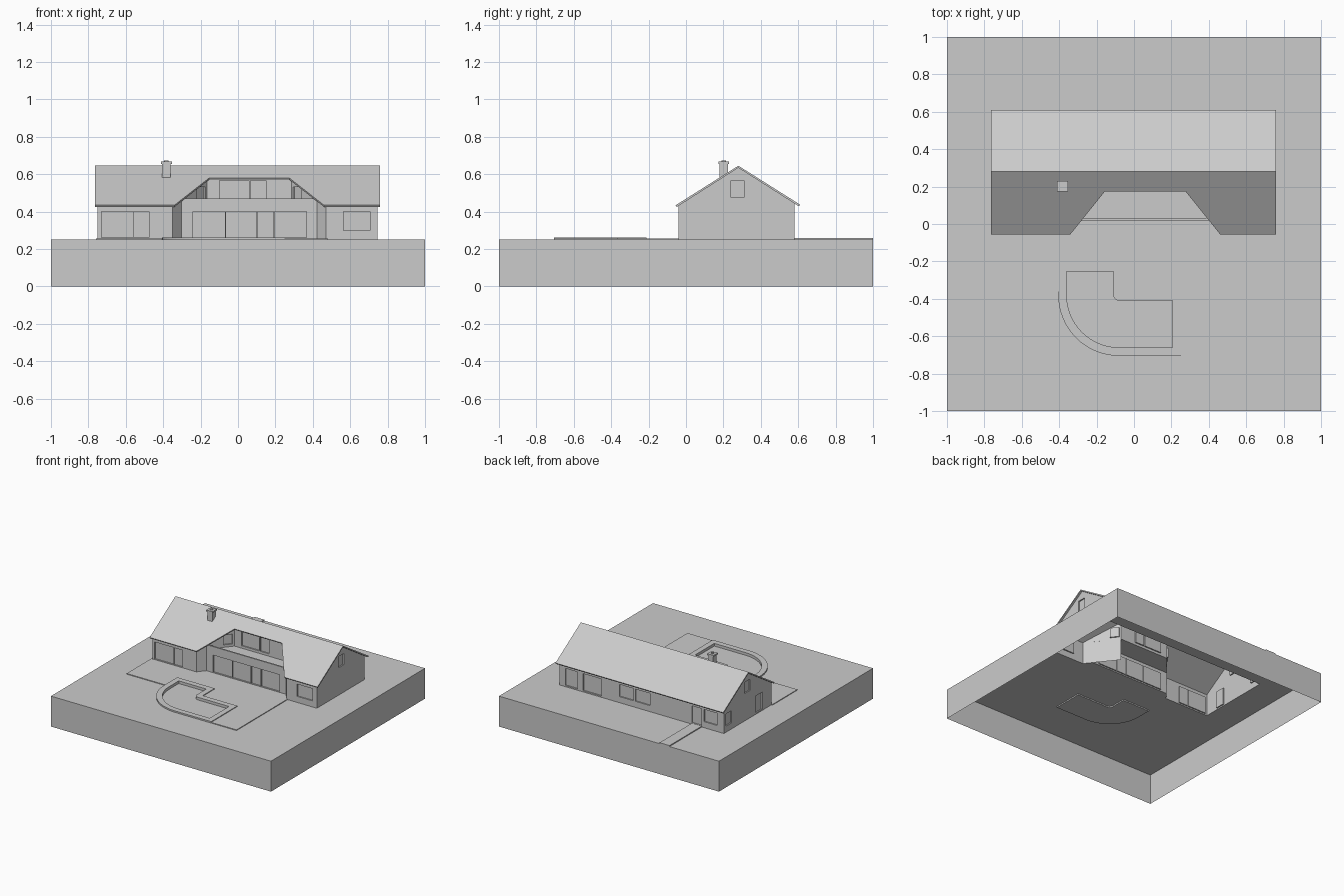
import bpy, bmesh, math
from mathutils import Vector

if "Cube" in bpy.data.objects:
    bpy.data.objects.remove(bpy.data.objects["Cube"])

G, SLOPE, RIDGE_Y, RIDGE_Z = 0.25, 0.63, 0.28, 0.645


def finish(bm, name, recalc=True):
    bmesh.ops.remove_doubles(bm, verts=bm.verts, dist=0.0005)
    if recalc:
        bmesh.ops.recalc_face_normals(bm, faces=bm.faces)
    me = bpy.data.meshes.new(name)
    bm.to_mesh(me)
    bm.free()
    ob = bpy.data.objects.new(name, me)
    bpy.context.collection.objects.link(ob)
    return ob


def quad(bm, *pts):
    return bm.faces.new([bm.verts.new(p) for p in pts])


def prism(name, pts, z0, z1):
    """Closed slab from a plan outline."""
    bm = bmesh.new()
    n = len(pts)
    lo = [bm.verts.new((x, y, z0)) for x, y in pts]
    hi = [bm.verts.new((x, y, z1)) for x, y in pts]
    bm.faces.new(hi)
    bm.faces.new(lo[::-1])
    for i in range(n):
        j = (i + 1) % n
        bm.faces.new((lo[i], lo[j], hi[j], hi[i]))
    return finish(bm, name)


def box(name, x0, x1, y0, y1, z0, z1):
    return prism(name, [(x0, y0), (x1, y0), (x1, y1), (x0, y1)], z0, z1)


def wall(bm, p, q, z0, z1, windows=(), depth=0.01):
    """Sheet wall from p to q (inside on the left) with recessed windows (u0, u1, z0, z1)."""
    p, q = Vector((*p, 0)), Vector((*q, 0))
    L = (q - p).length
    d = (q - p) / L
    inward = Vector((-d.y, d.x, 0))

    def P(u, z, k=0):
        return p + d * u + inward * k + Vector((0, 0, z))
    us = sorted({0, L, *[w[0] for w in windows], *[w[1] for w in windows]})
    zs = sorted({z0, z1, *[w[2] for w in windows], *[w[3] for w in windows]})
    for a, b in zip(us, us[1:]):
        for c, e in zip(zs, zs[1:]):
            mu, mz = (a + b) / 2, (c + e) / 2
            if not any(w[0] < mu < w[1] and w[2] < mz < w[3] for w in windows):
                quad(bm, P(a, c), P(b, c), P(b, e), P(a, e))
    for a, b, c, e in windows:
        ring = [(a, c), (b, c), (b, e), (a, e)]
        quad(bm, *[P(u, z, depth) for u, z in ring])
        for i in range(4):
            r, s = ring[i], ring[(i + 1) % 4]
            quad(bm, P(*r), P(*s), P(*s, depth), P(*r, depth))


def pool_loop(o):
    """Pool outline grown outwards by o."""
    r = max(0.03 - o, 0)
    cx, cy = -0.11 + o + r, -0.41 + o + r
    pts = [(-0.36 - o, -0.255 + o), (-0.11 + o, -0.255 + o)]
    for i in range(7):
        a = math.radians(180 + 15 * i)
        pts.append((cx + r * math.cos(a), cy + r * math.sin(a)))
    pts += [(0.205 + o, -0.41 + o), (0.205 + o, -0.66 - o)]
    for i in range(17):
        a = math.radians(270 - 90 * i / 16)
        pts.append((-0.08 + (0.28 + o) * math.cos(a), -0.38 + (0.28 + o) * math.sin(a)))
    return pts


# hollow ground block, open underneath and below the house and pool
footprint = [(-.75, -.04), (-.35, -.04), (-.302, .02), (.422, .02),
             (.47, -.04), (.745, -.04), (.745, .58), (-.75, .58)]
plot = [(-1, -1), (1, -1), (1, 1), (-1, 1)]
bm = bmesh.new()
edges = []
for loop in (plot, footprint, pool_loop(0)):
    vs = [bm.verts.new((x, y, G)) for x, y in loop]
    edges += [bm.edges.new((vs[i - 1], vs[i])) for i in range(len(vs))]
bmesh.ops.triangle_fill(bm, use_beauty=True, use_dissolve=False, edges=edges, normal=(0, 0, 1))
for i in range(4):
    a, b = plot[i], plot[(i + 1) % 4]
    quad(bm, (*a, 0), (*b, 0), (*b, G), (*a, G))
finish(bm, "ground")

# pool: raised coping and shallow basin
bm = bmesh.new()
rings = [[bm.verts.new((x, y, z)) for x, y in pool_loop(o)]
         for o, z in ((.045, G), (.045, .262), (0, .262), (0, .24))]
for A, B in zip(rings, rings[1:]):
    for i in range(len(A)):
        bm.faces.new((A[i - 1], A[i], B[i], B[i - 1]))
bm.faces.new(rings[-1])
finish(bm, "pool")

# terrace and entrance path
prism("terrace", [(-.76, -.04), (-.76, -.36), (-.405, -.36), (-.405, -.21), (-.065, -.21),
                  (-.065, -.365), (.25, -.365), (.25, -.705), (.48, -.705), (.48, -.04),
                  (.47, -.04), (.422, .02), (-.302, .02), (-.35, -.04)], G, .256)
box("path", -.55, -.46, .58, 1, G, .258)

# house walls with recessed windows, trimmed to the roof slopes
bm = bmesh.new()
TOP = 0.64


def along(x0, wins):
    return [(a - x0, b - x0, c, e) for a, b, c, e in wins]


wall(bm, (-.75, -.04), (-.35, -.04), G, TOP,
     along(-.75, [(-.73, -.56, .26, .40), (-.555, -.475, .26, .40)]))
wall(bm, (.47, -.04), (.745, -.04), G, TOP, along(.47, [(.565, .705, .30, .40)]))
wall(bm, (-.302, .02), (.422, .02), G, .43,
     along(-.302, [(-.24, -.07, .26, .40), (-.065, .10, .26, .40),
                   (.105, .19, .26, .40), (.195, .365, .26, .40)]))
wall(bm, (-.165, .19), (.285, .19), .43, TOP,
     along(-.165, [(-.1, .06, .45, .565), (.068, .15, .45, .565)]))
wall(bm, (-.35, -.04), (-.165, .19), G, TOP, [(.21, .28, .45, .53)])
wall(bm, (.285, .19), (.47, -.04), G, TOP, [(.015, .085, .45, .53)])
wall(bm, (.745, -.04), (.745, .58), G, TOP, [(.28, .35, .475, .567)])
wall(bm, (-.75, .58), (-.75, -.04), G, TOP,
     [(.27, .34, .475, .567), (.03, .10, .30, .40), (.42, .50, .26, .40)])
back = [(-.69, -.58, .26, .40), (-.53, -.36, .26, .40), (-.20, -.07, .30, .40),
        (-.055, .08, .30, .40), (.46, .545, .26, .40), (.57, .69, .30, .40)]
wall(bm, (.745, .58), (-.75, .58), G, TOP, along(-.745, back))
for s in (-1, 1):
    bmesh.ops.bisect_plane(bm, geom=bm.verts[:] + bm.edges[:] + bm.faces[:], dist=1e-5,
                           plane_co=(0, RIDGE_Y, RIDGE_Z - .008), plane_no=(0, s * SLOPE, 1),
                           clear_outer=True)
# balcony floor
quad(bm, (-.302, .02, .43), (.422, .02, .43), (.285, .19, .43), (-.165, .19, .43))
finish(bm, "house_walls", recalc=False)
prism("balcony_parapet", [(-.302, .02), (.422, .02), (.412, .032), (-.292, .032)], .43, .47)

# gable roof with a notch over the balcony
bm = bmesh.new()


def roof_face(pts):
    bm.faces.new([bm.verts.new((x, y, RIDGE_Z - SLOPE * abs(y - RIDGE_Y))) for x, y in pts])


roof_face([(-.765, .28), (-.765, -.055), (-.34, -.055), (-.155, .175),
           (.275, .175), (.46, -.055), (.76, -.055), (.76, .28)])
roof_face([(.76, .28), (.76, .61), (-.765, .61), (-.765, .28)])
roof = finish(bm, "roof", recalc=False)
mod = roof.modifiers.new("thickness", 'SOLIDIFY')
mod.thickness, mod.offset = 0.011, -1

# chimney
box("chimney_stack", -.405, -.36, .18, .225, .56, .655)
box("chimney_cap", -.411, -.354, .174, .231, .655, .667)
bpy.ops.mesh.primitive_cylinder_add(vertices=16, radius=.012, depth=.012, location=(-.3825, .2025, .667))
bpy.context.object.name = "chimney_flue"
